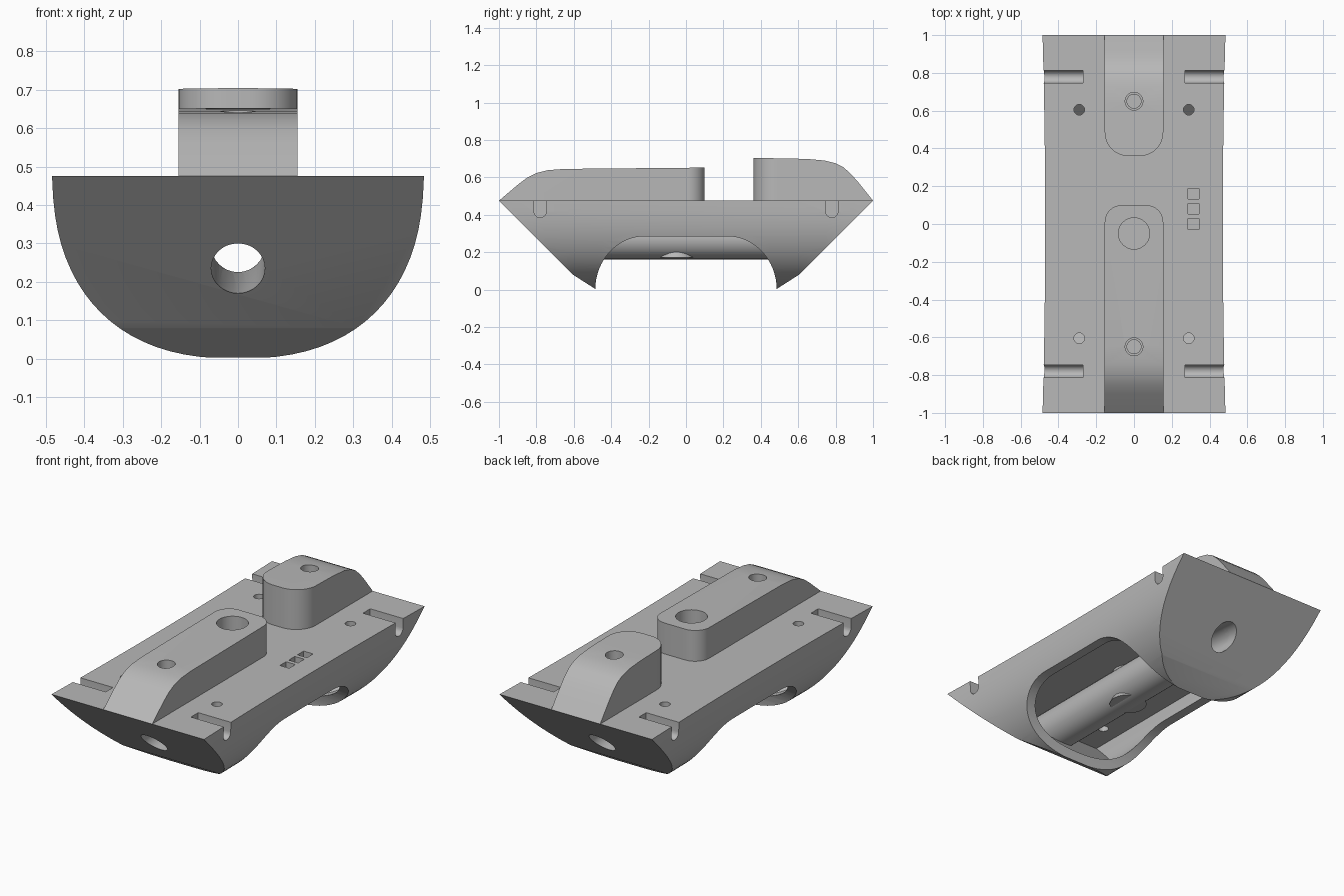
import bpy, bmesh, math
from mathutils import Vector, Matrix

if "Cube" in bpy.data.objects:
    bpy.data.objects.remove(bpy.data.objects["Cube"])

DECK = 0.475
grey = bpy.data.materials.new("plain grey")
grey.use_nodes = True
grey.diffuse_color = (0.48, 0.48, 0.48, 1)
grey.node_tree.nodes["Principled BSDF"].inputs["Base Color"].default_value = grey.diffuse_color


def finish(name, bm):
    bmesh.ops.recalc_face_normals(bm, faces=bm.faces)
    me = bpy.data.meshes.new(name)
    bm.to_mesh(me)
    bm.free()
    me.materials.append(grey)
    ob = bpy.data.objects.new(name, me)
    bpy.context.collection.objects.link(ob)
    return ob


def prism(pts, axis, lo, hi, steps=1):
    """Extrude a profile along x (points are y, z) or y (points are x, z)."""
    bm = bmesh.new()
    rings = []
    for i in range(steps + 1):
        d = lo + (hi - lo) * i / steps
        rings.append([bm.verts.new((d, p, q) if axis == "x" else (p, d, q)) for p, q in pts])
    n = len(pts)
    for a, b in zip(rings, rings[1:]):
        for i in range(n):
            j = (i + 1) % n
            bm.faces.new((a[i], a[j], b[j], b[i]))
    bm.faces.new(rings[0])
    bm.faces.new(rings[-1])
    bmesh.ops.recalc_face_normals(bm, faces=bm.faces)
    return bm


def trim(bm, y, z, ny, nz):
    """Slice both ends off with mirrored planes and cap them."""
    for s in (-1, 1):
        geom = bm.verts[:] + bm.edges[:] + bm.faces[:]
        cut = bmesh.ops.bisect_plane(bm, geom=geom, dist=1e-5, plane_co=(0, s * y, z),
                                     plane_no=(0, s * ny, nz), clear_outer=True)
        edges = [e for e in cut["geom_cut"] if isinstance(e, bmesh.types.BMEdge)]
        bmesh.ops.holes_fill(bm, edges=edges)


def cylinder(name, r, a, b, segs=32):
    a, b = Vector(a), Vector(b)
    bm = bmesh.new()
    rot = (b - a).to_track_quat("Z", "Y").to_matrix().to_4x4()
    bmesh.ops.create_cone(bm, cap_ends=True, segments=segs, radius1=r, radius2=r,
                          depth=(b - a).length, matrix=Matrix.Translation((a + b) / 2) @ rot)
    return finish(name, bm)


def box(name, x0, x1, y0, y1, z0, z1):
    return finish(name, prism([(y0, z0), (y1, z0), (y1, z1), (y0, z1)], "x", x0, x1))


def hull_section(half, top, depth):
    pts = []
    for i in range(41):
        t = math.pi * i / 40
        c, s = math.cos(t), math.sin(t)
        pts.append((math.copysign(abs(c) ** 0.833, c) * half, top - depth * max(s, 0) ** 0.833))
    return pts


def cut(ob, cutters):
    bpy.context.view_layer.objects.active = ob
    for c in cutters:
        m = ob.modifiers.new("cut", "BOOLEAN")
        m.operation, m.solver, m.object = "DIFFERENCE", "EXACT", c
        bpy.ops.object.modifier_apply(modifier=m.name)


# Hull: rounded section, slightly wider at the raked ends
bm = prism(hull_section(0.47, DECK, DECK), "y", -1.05, 1.05, 14)
for v in bm.verts:
    v.co.x *= 1 + 0.03 * v.co.y ** 2
trim(bm, 1, DECK, 1, -1)
trim(bm, 0.605, 0.08, 0.64, -1)
hull = finish("hull", bm)

# Hollow inside of the hull
bm = prism(hull_section(0.40, 0.37, 0.31), "y", -1.05, 1.05)
trim(bm, 0.795, 0.37, 1, -1)
cavity = finish("cavity_cutter", bm)

# Arched opening across the underside
arc = [(0.22 + 0.265 * math.cos(math.pi * i / 32), 0.285 * math.sin(math.pi * i / 32))
       for i in range(17)]
arch_pts = [(0.485, -0.1)] + arc + [(-y, z) for y, z in reversed(arc)] + [(-0.485, -0.1)]
arch = finish("arch_cutter", prism(arch_pts, "x", -0.7, 0.7))

# Long bore rising gently to the middle
bores = [cylinder("bore_cutter", 0.07, (0, s * 1.1, 0.208), (0, -s * 0.02, 0.297))
         for s in (-1, 1)]

# Deck slots, drilled holes and square pockets
deck_cuts = []
for sy in (-1, 1):
    for sx in (-1, 1):
        u = [(0.033 * math.cos(math.pi * i / 12), 0.418 - 0.033 * math.sin(math.pi * i / 12))
             for i in range(13)]
        u = [(sy * 0.78 + y, z) for y, z in [(0.033, 0.6)] + u + [(-0.033, 0.6)]]
        lo, hi = sorted((sx * 0.27, sx * 0.6))
        deck_cuts.append(finish("slot_cutter", prism(u, "x", lo, hi)))
        deck_cuts.append(cylinder("hole_cutter", 0.028, (sx * 0.29, sy * 0.605, 0.3),
                                  (sx * 0.29, sy * 0.605, 0.6), 24))
for i in range(3):
    y = 0.08 * i
    deck_cuts.append(box("pocket_cutter", 0.285, 0.345, y - 0.028, y + 0.028, 0.43, 0.6))

# Stepped screw holes and the wide centre hole
ridge_cuts = [cylinder("centre_cutter", 0.083, (0, -0.05, 0.40), (0, -0.05, 0.9))]
for sy in (-1, 1):
    ridge_cuts.append(cylinder("screw_cutter", 0.047, (0, sy * 0.65, 0.56), (0, sy * 0.65, 0.9)))
    ridge_cuts.append(cylinder("screw_cutter", 0.037, (0, sy * 0.65, 0.42), (0, sy * 0.65, 0.9)))

cut(hull, [cavity, arch] + bores + deck_cuts + ridge_cuts)


# Raised ridges on the deck, rounded in plan at the inner end
def ridge(name, profile, inner_y, radius):
    bm = prism(profile, "x", -0.155, 0.155)
    edges = [e for e in bm.edges if all(abs(v.co.y - inner_y) < 1e-4 for v in e.verts)
             and abs(e.verts[0].co.z - e.verts[1].co.z) > 0.05]
    bmesh.ops.bevel(bm, geom=edges, offset=radius, segments=10, profile=0.5, affect="EDGES")
    ob = finish(name, bm)
    cut(ob, ridge_cuts)
    return ob


front_ridge = ridge("front_ridge", [
    (-1, DECK), (-0.9, 0.56), (-0.85, 0.598), (-0.8, 0.623), (-0.74, 0.638),
    (-0.65, 0.645), (0.1, 0.652), (0.1, DECK)], 0.1, 0.09)
back_ridge = ridge("back_ridge", [
    (1, DECK), (0.92, 0.575), (0.88, 0.62), (0.84, 0.655), (0.8, 0.675), (0.74, 0.69),
    (0.65, 0.698), (0.58, 0.7), (0.36, 0.704), (0.36, DECK)], 0.36, 0.125)

# Tube under the deck that carries the bore
ring = [(0.115 * math.cos(math.tau * i / 48), 0.277 + 0.115 * math.sin(math.tau * i / 48))
        for i in range(48)]
bm = prism(ring, "y", -1, 1)
trim(bm, 0.93, DECK, 1, -1)
tube = finish("bore_tube", bm)
cut(tube, bores)

# Flared post joining tube and deck
bm = bmesh.new()
outline = [(0, 0.172), (0.1, 0.172), (0.086, 0.2), (0.075, 0.23), (0.072, 0.26),
           (0.076, 0.3), (0.085, 0.38), (0, 0.38)]
verts = [bm.verts.new((r, 0, z)) for r, z in outline]
edges = [bm.edges.new(p) for p in zip(verts, verts[1:])]
bmesh.ops.spin(bm, geom=verts + edges, cent=(0, 0, 0), axis=(0, 0, 1),
               angle=math.tau, steps=40)
bmesh.ops.remove_doubles(bm, verts=bm.verts, dist=1e-4)
bmesh.ops.translate(bm, verts=bm.verts, vec=(0, -0.05, 0))
post = finish("centre_post", bm)
cut(post, bores)

# Remove the cutters and smooth the rounded surfaces
for ob in [cavity, arch] + bores + deck_cuts + ridge_cuts:
    bpy.data.objects.remove(ob)
for ob in (hull, front_ridge, back_ridge, tube, post):
    bpy.ops.object.select_all(action="DESELECT")
    ob.select_set(True)
    bpy.context.view_layer.objects.active = ob
    bpy.ops.object.shade_smooth_by_angle(angle=math.radians(28))
